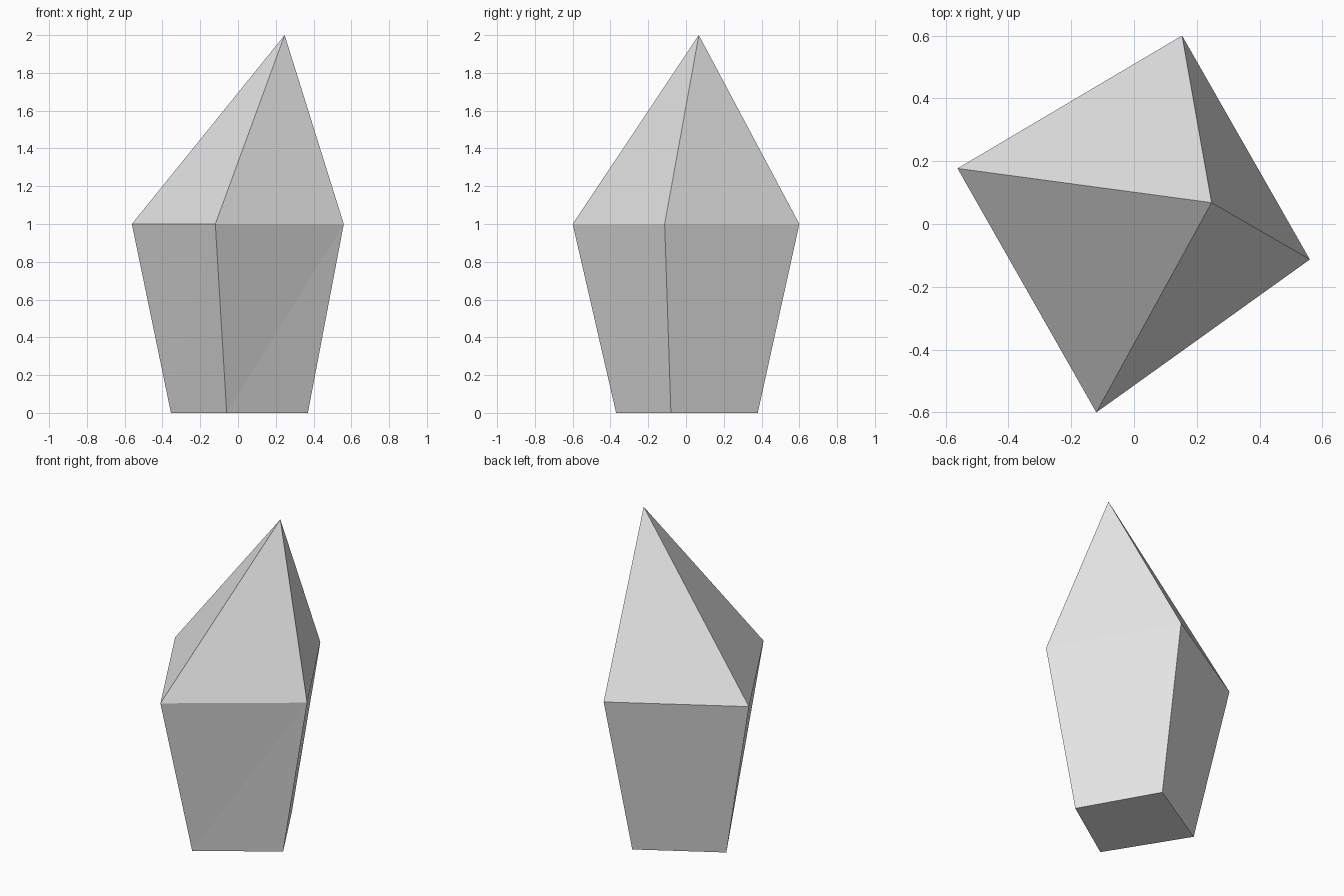
import bpy, bmesh

if "Cube" in bpy.data.objects:
    bpy.data.objects.remove(bpy.data.objects["Cube"])

# Plain light grey stone
grey = bpy.data.materials.new("light_grey")
grey.diffuse_color = (0.8, 0.8, 0.8, 1)
grey.use_nodes = True
grey.node_tree.nodes["Principled BSDF"].inputs["Base Color"].default_value = grey.diffuse_color

# Crystal: narrow four-sided foot, wide girdle, off-centre tip
foot = [(-0.06, -0.37), (0.37, -0.08), (0.108, 0.38), (-0.355, 0.106)]
girdle = [(-0.12, -0.60), (0.56, -0.113), (0.153, 0.60), (-0.562, 0.177)]

bm = bmesh.new()
low = [bm.verts.new((x, y, 0)) for x, y in foot]
mid = [bm.verts.new((x, y, 1)) for x, y in girdle]
tip = bm.verts.new((0.247, 0.068, 2))

bm.faces.new(low[::-1])
for i in range(4):
    j = (i + 1) % 4
    # Each slightly twisted side is split along its rising diagonal
    bm.faces.new((low[i], low[j], mid[j]))
    bm.faces.new((low[i], mid[j], mid[i]))
    bm.faces.new((mid[i], mid[j], tip))
bmesh.ops.recalc_face_normals(bm, faces=bm.faces)

mesh = bpy.data.meshes.new("crystal")
bm.to_mesh(mesh)
bm.free()
mesh.materials.append(grey)
bpy.context.collection.objects.link(bpy.data.objects.new("crystal", mesh))
